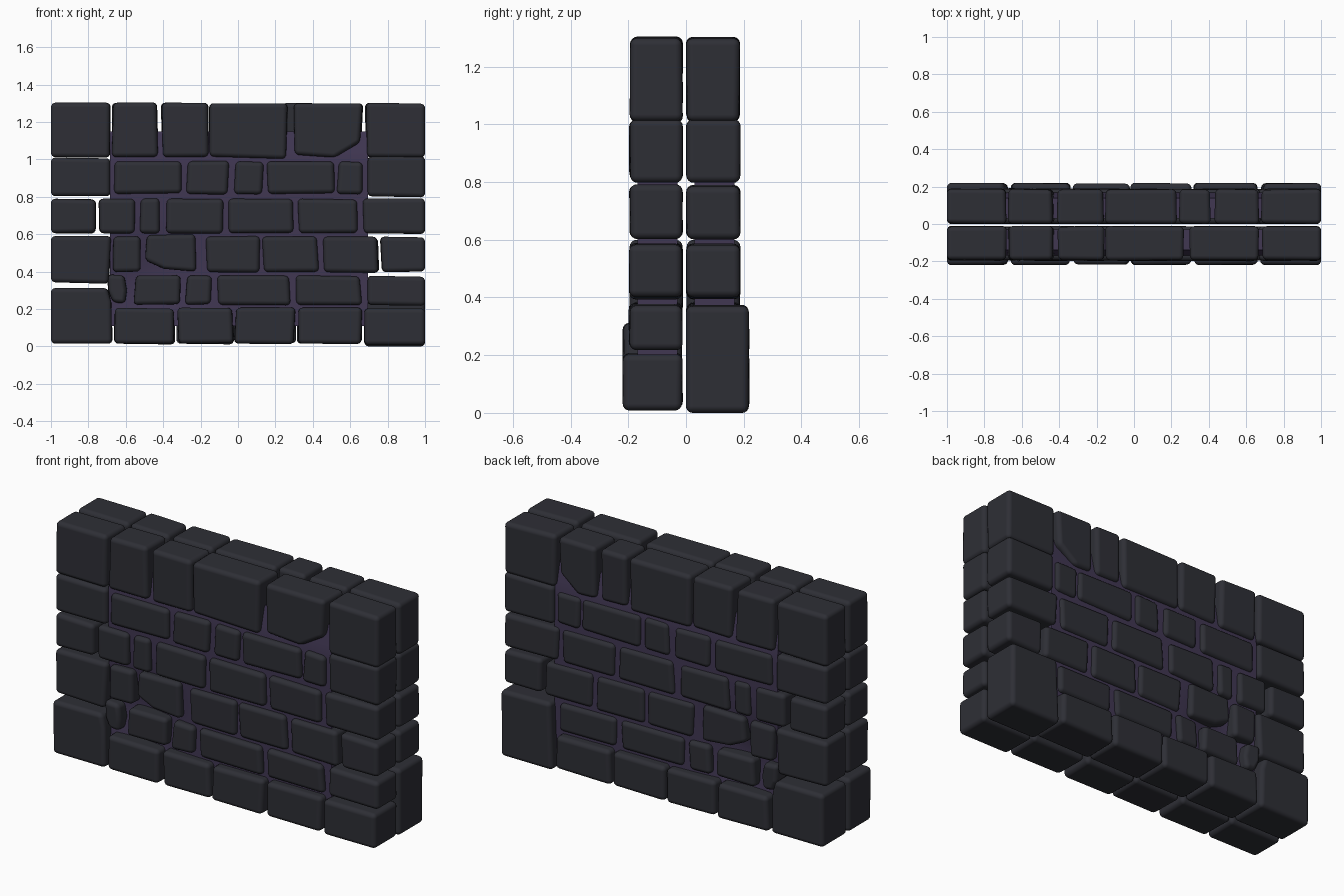
import bpy, bmesh, math, random
from mathutils import Vector

if "Cube" in bpy.data.objects:
    bpy.data.objects.remove(bpy.data.objects["Cube"])

random.seed(4)


def material(name, colour):
    m = bpy.data.materials.new(name)
    m.diffuse_color = (*colour, 1)
    m.use_nodes = True
    m.node_tree.nodes["Principled BSDF"].inputs["Base Color"].default_value = m.diffuse_color
    return m


STONE = material("dark slate", (0.027, 0.028, 0.036))
MORTAR = material("purple mortar", (0.052, 0.038, 0.086))


def finish(name, bm, mat):
    bmesh.ops.recalc_face_normals(bm, faces=bm.faces)
    mesh = bpy.data.meshes.new(name)
    bm.to_mesh(mesh)
    bm.free()
    mesh.materials.append(mat)
    mesh.polygons.foreach_set("use_smooth", [True] * len(mesh.polygons))
    ob = bpy.data.objects.new(name, mesh)
    bpy.context.collection.objects.link(ob)
    return ob


def add_stone(bm, outline, y_in, y_out):
    """Extrude an (x, z) outline from the wall core to the wall face."""
    rings = []
    for y, shrink in ((y_in, 0), (y_out, 0.004)):
        cx = sum(p[0] for p in outline) / len(outline)
        ring = []
        for x, z in outline:
            inset = 0 if abs(x) > 0.99 else math.copysign(shrink, cx - x)
            ring.append(bm.verts.new((x + inset, y + random.uniform(-.003, .003), z)))
        rings.append(ring)
    n = len(outline)
    bm.faces.new(rings[0])
    bm.faces.new(rings[1])
    for i in range(n):
        j = (i + 1) % n
        bm.faces.new((rings[0][i], rings[0][j], rings[1][j], rings[1][i]))


def box(x0, x1, z0, z1):
    """Rectangle with slightly uneven corners, true on the wall ends."""
    def j(v):
        return v if abs(v) > 0.99 else v + random.uniform(-.007, .007)
    return [(j(x0), z0), (j(x1), z0 + random.uniform(-.005, .005)),
            (j(x1), z1 + random.uniform(-.006, .003)), (j(x0), z1)]


# Courses: bottom, top, face depth, then stone spans along x
COURSES = [
    (.015, .207, .218, [(-.66, -.335), (-.325, -.025), (-.017, .305), (.315, .665)]),
    (.222, .38, .197, [(-.555, -.31), (-.28, -.14), (-.11, .28), (.31, .66)]),
    (.397, .587, .195, [(-.67, -.52), (-.17, .115), (.13, .43), (.45, .75), (.765, 1)]),
    (.605, .79, .195, [(-1, -.76), (-.74, -.55), (-.525, -.42), (-.39, -.08),
                       (-.05, .295), (.32, .645), (.665, 1)]),
    (.815, .99, .195, [(-.66, -.305), (-.275, -.05), (-.02, .135), (.155, .52), (.53, .675)]),
    (1.012, 1.303, .193, [(-1, -.685), (-.675, -.43), (-.41, -.16), (.68, 1)]),
]
# Irregular stones on both faces: course, outline
ODD = [
    (0, [(-1, .015), (-.67, .015), (-.675, .24), (-.695, .312), (-1, .312)]),
    (1, [(-.67, .235), (-.6, .23), (-.59, .3), (-.605, .38), (-.70, .385), (-.695, .29)]),
    (2, [(-1, .343), (-.69, .335), (-.675, .59), (-1, .59)]),
    (2, [(-.50, .46), (-.40, .415), (-.22, .40), (-.225, .60), (-.49, .595)]),
    (4, [(-1, .803), (-.68, .803), (-.68, 1.005), (-1, 1.01)]),
    (4, [(.69, .803), (1, .797), (1, 1.017), (.69, 1.015)]),
]
# Stones that differ between the two faces
FRONT = [
    (0, [(.672, .008), (1, .008), (1, .203), (.672, .203)]),
    (1, [(.69, .222), (1, .217), (1, .372), (.69, .378)]),
    (5, [(-.155, 1.015), (.26, 1.003), (.268, 1.30), (-.155, 1.30)]),
    (5, [(.30, 1.025), (.52, 1.01), (.655, 1.09), (.67, 1.30), (.295, 1.30)]),
]
BACK = [
    (0, [(.675, .0), (1, .0), (1, .37), (.69, .375)]),
    (5, [(-.155, 1.01), (.225, 1.005), (.23, 1.30), (-.155, 1.30)]),
    (5, [(.24, 1.02), (.405, 1.015), (.41, 1.302), (.24, 1.302)]),
    (5, [(.43, 1.015), (.54, 1.01), (.66, 1.10), (.67, 1.30), (.43, 1.30)]),
]

for side, sign, extra in (("front", -1, FRONT), ("back", 1, BACK)):
    # stone courses with softly rounded edges
    for i, (z0, z1, depth, spans) in enumerate(COURSES):
        bm = bmesh.new()
        outlines = [box(a, b, z0, z1) for a, b in spans]
        outlines += [o for c, o in ODD + extra if c == i]
        y_in = .013 if sign < 0 else .002
        y_out = depth if sign < 0 else depth - .008 if i else depth
        for o in outlines:
            add_stone(bm, o, sign * y_in, sign * y_out)
        ob = finish(f"{side}_stone_course_{i + 1}", bm, STONE)
        bev = ob.modifiers.new("rounded edges", "BEVEL")
        bev.width = .024
        bev.segments = 4
        bev.limit_method = 'ANGLE'
        bev.angle_limit = math.radians(20)
        bev.harden_normals = True

    # mortar bed behind the joints, hollowed near the lower left
    bm = bmesh.new()
    bmesh.ops.create_grid(bm, x_segments=28, y_segments=20, size=1)
    for v in bm.verts:
        x, z = .005 + v.co.x * .69, .63 + v.co.y * .52
        r = (Vector((x, z)) - Vector((-.48, .36))).length
        y = .168 - .05 * math.exp(-(r / .2) ** 2) - .03 * max(0, (z - 1.0) / .15)
        v.co = (x, sign * y, z)
    grown = bmesh.ops.extrude_face_region(bm, geom=bm.faces[:])
    for v in grown["geom"]:
        if isinstance(v, bmesh.types.BMVert):
            v.co.y = sign * .03
    ob = finish(f"{side}_mortar", bm, MORTAR)
    bpy.context.view_layer.objects.active = ob
    ob.select_set(True)
    bpy.ops.object.shade_smooth_by_angle(angle=math.radians(40))
    ob.select_set(False)
